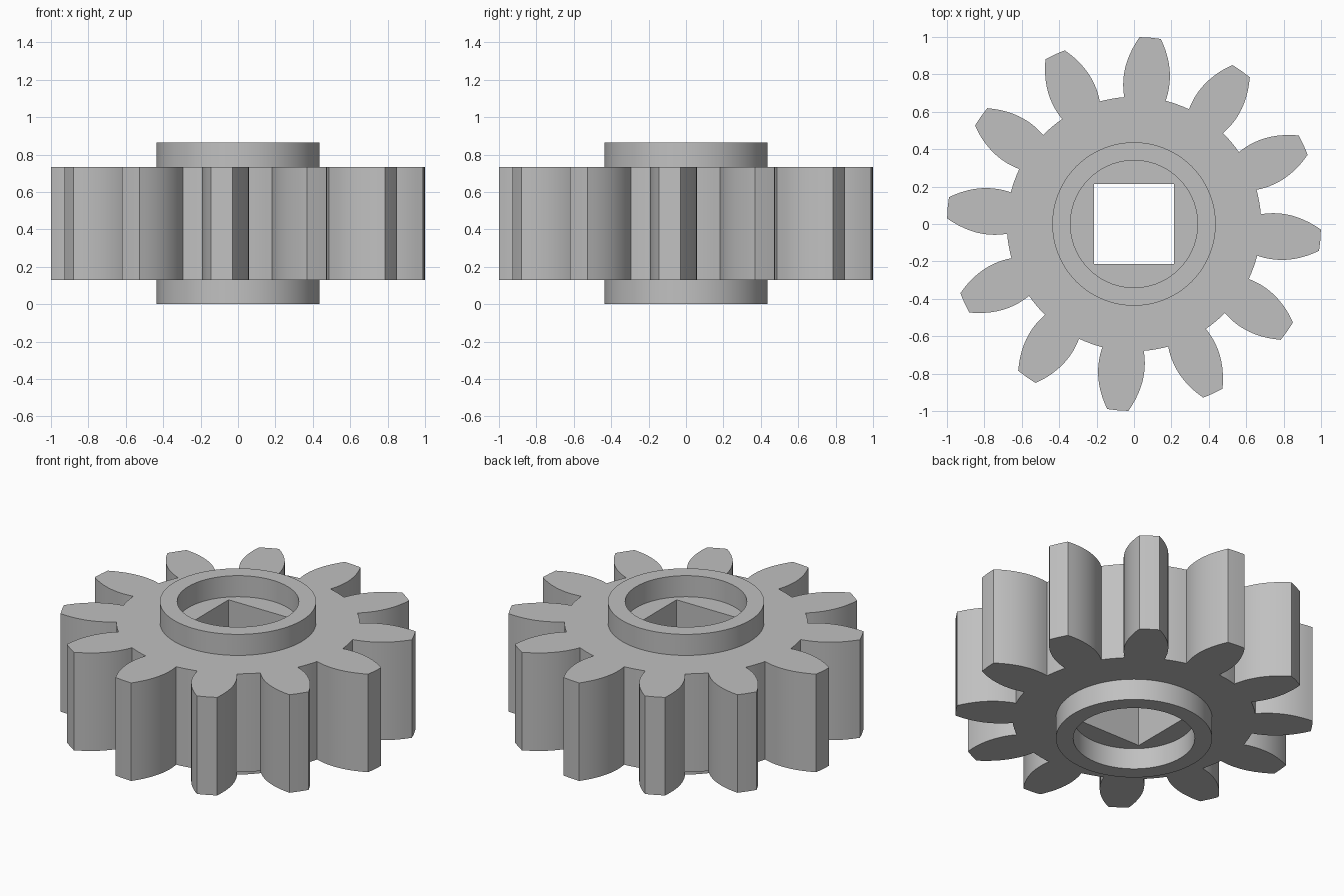
import bpy, bmesh, math

if "Cube" in bpy.data.objects:
    bpy.data.objects.remove(bpy.data.objects["Cube"], do_unlink=True)

TEETH = 12
ROOT, TIP = 0.68, 1.0           # root and tip radii
LOW, HIGH, TOP = 0.13, 0.735, 0.865
HOLE = 0.215                    # half width of the square shaft hole

grey = bpy.data.materials.new("plain grey")
grey.use_nodes = True
colour = (0.53, 0.53, 0.53, 1)
grey.diffuse_color = colour
grey.node_tree.nodes["Principled BSDF"].inputs["Base Color"].default_value = colour


def finish(bm, name):
    bmesh.ops.recalc_face_normals(bm, faces=bm.faces)
    mesh = bpy.data.meshes.new(name)
    bm.to_mesh(mesh)
    bm.free()
    mesh.materials.append(grey)
    obj = bpy.data.objects.new(name, mesh)
    bpy.context.collection.objects.link(obj)
    bpy.ops.object.select_all(action="DESELECT")
    obj.select_set(True)
    bpy.context.view_layer.objects.active = obj
    bpy.ops.object.shade_smooth_by_angle(angle=math.radians(30))
    return obj


def loop(bm, points, z):
    verts = [bm.verts.new((x, y, z)) for x, y in points]
    return [bm.edges.new((a, b)) for a, b in zip(verts, verts[1:] + verts[:1])]


def tooth_profile():
    """One tooth and the valley after it, as (radius, angle) pairs."""
    flank = []
    steps = 10
    for i in range(steps + 1):
        u = 0.671 + (0.998 - 0.671) * i / steps
        v = 0.124 - 1.29 * (u - 0.77) ** 2
        flank.append((math.hypot(u, v), math.atan2(v, u)))
    points = [(r, -a) for r, a in flank]
    points.append((TIP, 0))
    points += reversed(flank)
    start = flank[0][1]
    gap = math.tau / TEETH - 2 * start
    points += [(ROOT, start + gap * k / 4) for k in range(1, 4)]
    return points


# Toothed body with a square shaft hole
outline = []
for t in range(TEETH):
    turn = math.radians(-5) + math.tau * t / TEETH
    outline += [(r * math.cos(a + turn), r * math.sin(a + turn)) for r, a in tooth_profile()]
square = [(sx * HOLE, sy * HOLE) for sx, sy in ((-1, -1), (1, -1), (1, 1), (-1, 1))]

bm = bmesh.new()
edges = loop(bm, outline, LOW) + loop(bm, square, LOW)
bmesh.ops.triangle_fill(bm, edges=edges, use_beauty=True, use_dissolve=False)
result = bmesh.ops.extrude_face_region(bm, geom=bm.faces[:], use_keep_orig=True)
raised = [g for g in result["geom"] if isinstance(g, bmesh.types.BMVert)]
bmesh.ops.translate(bm, verts=raised, vec=(0, 0, HIGH - LOW))
finish(bm, "gear_body")


# Collar rings on both sides
def collar(name, seat, rim, outer=0.437, inner=0.34, count=72):
    bm = bmesh.new()
    rings = []
    for r, z in ((outer, seat), (outer, rim), (inner, rim), (inner, seat)):
        rings.append([bm.verts.new((r * math.cos(math.tau * i / count),
                                    r * math.sin(math.tau * i / count), z))
                      for i in range(count)])
    for a, b in zip(rings, rings[1:]):
        for i in range(count):
            j = (i + 1) % count
            bm.faces.new((a[i], a[j], b[j], b[i]))
    obj = finish(bm, name)
    # Open shell: make sure the rim faces away from the body
    rim_face = max(obj.data.polygons, key=lambda p: abs(p.normal.z))
    if rim_face.normal.z * (rim - seat) < 0:
        obj.data.flip_normals()


collar("upper_collar", HIGH, TOP)
collar("lower_collar", LOW, 0)
